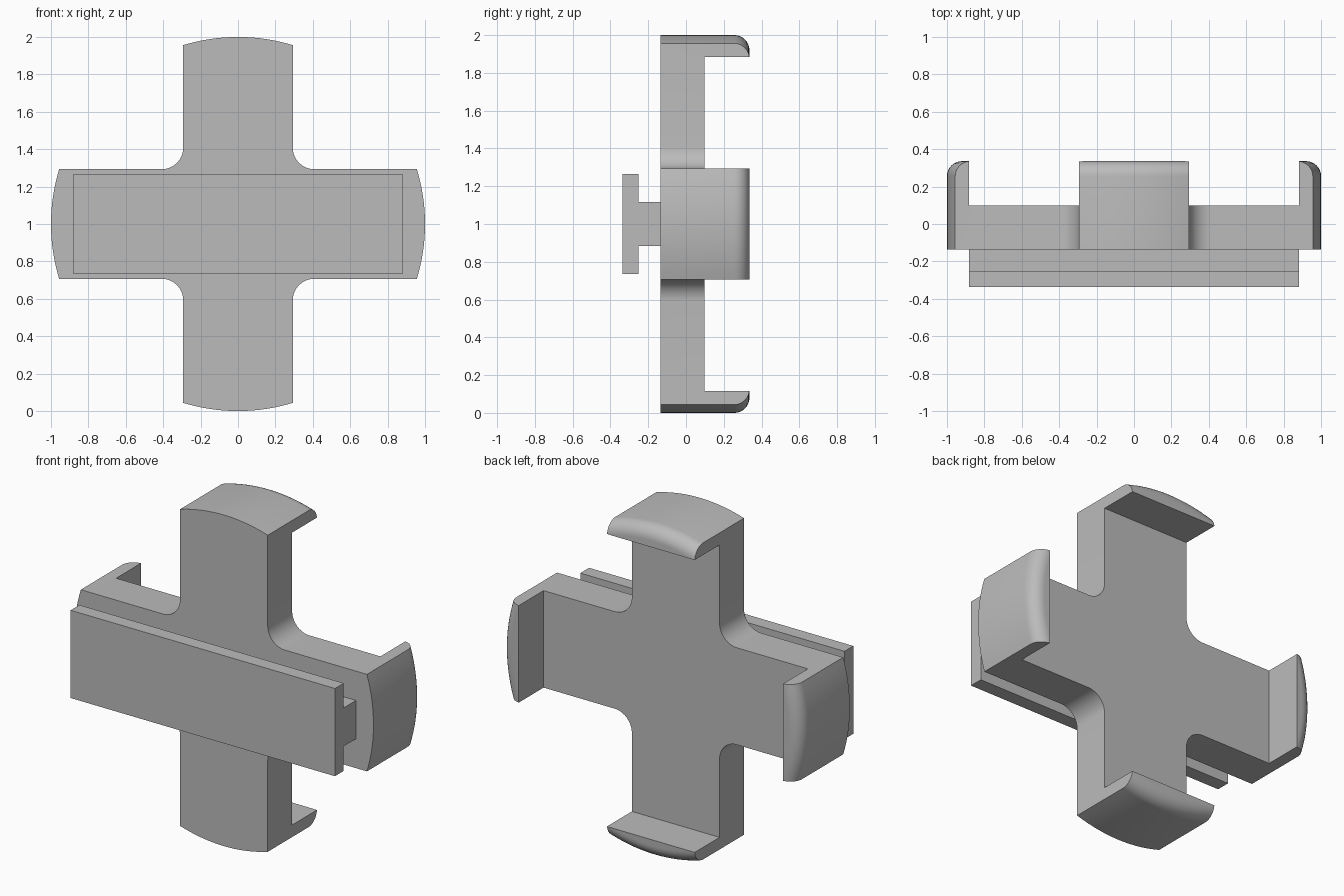
import bpy, bmesh
from math import sin, cos, pi, asin
from mathutils import Vector, Matrix

if "Cube" in bpy.data.objects:
    bpy.data.objects.remove(bpy.data.objects["Cube"])

HALF = 0.293               # half width of an arm
FILLET = 0.115             # inner corner radius
INNER = 0.883              # inside face of the lips
FRONT, FLOOR, BACK = -0.135, 0.098, 0.336
CENTRE = Vector((0, 0, 1))

grey = bpy.data.materials.new("plain grey")
grey.use_nodes = True
colour = (0.5, 0.5, 0.5, 1)
grey.diffuse_color = colour
grey.node_tree.nodes["Principled BSDF"].inputs["Base Color"].default_value = colour


def finish(name, bm):
    bmesh.ops.recalc_face_normals(bm, faces=bm.faces[:])
    mesh = bpy.data.meshes.new(name)
    bm.to_mesh(mesh)
    bm.free()
    mesh.materials.append(grey)
    obj = bpy.data.objects.new(name, mesh)
    bpy.context.collection.objects.link(obj)
    return obj


def extrude(points, direction):
    bm = bmesh.new()
    face = bm.faces.new([bm.verts.new(p) for p in points])
    result = bmesh.ops.extrude_face_region(bm, geom=[face], use_keep_orig=True)
    verts = [g for g in result["geom"] if isinstance(g, bmesh.types.BMVert)]
    bmesh.ops.translate(bm, verts=verts, vec=direction)
    return bm


# Cross outline: one arm end arc plus one inner fillet, turned four times
reach = asin(HALF)
quarter = [(cos(a), sin(a)) for a in (reach * (i / 8 - 1) for i in range(17))]
corner = HALF + FILLET
quarter += [(corner - FILLET * sin(a), corner - FILLET * cos(a))
            for a in (pi / 2 * i / 10 for i in range(11))]
outline = []
for k in range(4):
    turn = Matrix.Rotation(k * pi / 2, 2)
    for p in quarter:
        q = turn @ Vector(p)
        outline.append((q.x, FRONT, 1 + q.y))

# Solid cross, rounded along the back edge of each arm end
bm = extrude(outline, (0, BACK - FRONT, 0))
rim = [e for e in bm.edges
       if all(v.co.y > BACK - 0.001 and (v.co - Vector((0, BACK, 1))).length > 0.99
              for v in e.verts)]
bmesh.ops.bevel(bm, geom=rim, offset=0.08, offset_type="OFFSET", segments=8,
                profile=0.5, affect="EDGES", clamp_overlap=False)
cross = finish("cross_bracket", bm)

# Hollow out the back, leaving a lip at each arm end
bm = bmesh.new()
bmesh.ops.create_cube(bm, size=1)
bmesh.ops.scale(bm, verts=bm.verts, vec=(2 * INNER, 1, 2 * INNER))
bmesh.ops.translate(bm, verts=bm.verts, vec=CENTRE + Vector((0, FLOOR + 0.5, 0)))
cutter = finish("pocket_cutter", bm)
cutter.hide_render = True
cutter.hide_viewport = True

cut = cross.modifiers.new("pocket", "BOOLEAN")
cut.operation = "DIFFERENCE"
cut.solver = "EXACT"
cut.object = cutter
bpy.context.view_layer.objects.active = cross
cross.select_set(True)
bpy.ops.object.modifier_apply(modifier=cut.name)
bpy.data.objects.remove(cutter)
bpy.ops.object.shade_smooth_by_angle(angle=0.5)

# T-shaped rail across the front
web, flange, y0, y1, y2 = 0.116, 0.265, -0.336, -0.252, FRONT + 0.01
half_profile = [(y2, web), (y1, web), (y1, flange), (y0, flange)]
profile = half_profile + [(y, -z) for y, z in reversed(half_profile)]
finish("front_rail", extrude([(-INNER, y, 1 + z) for y, z in profile], (2 * INNER, 0, 0)))
